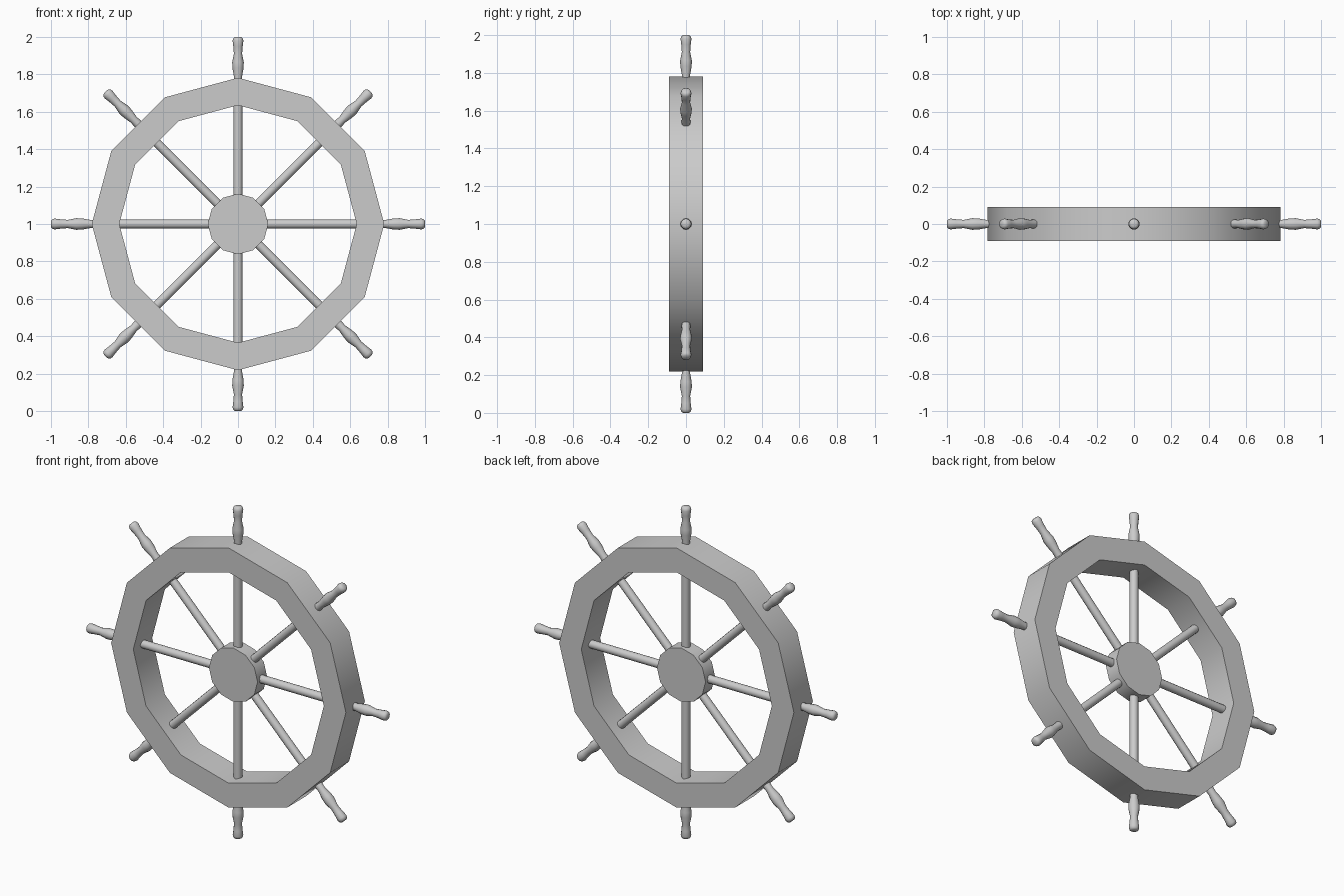
import bpy, math
from mathutils import Matrix

cube = bpy.data.objects.get("Cube")
if cube:
    bpy.data.objects.remove(cube, do_unlink=True)

grey = bpy.data.materials.new("plain grey")
grey.use_nodes = True
colour = (0.6, 0.6, 0.6, 1)
grey.diffuse_color = colour
grey.node_tree.nodes["Principled BSDF"].inputs["Base Color"].default_value = colour

CENTRE = Matrix.Translation((0, 0, 1))
UPRIGHT = CENTRE @ Matrix.Rotation(math.pi / 2, 4, 'X')


def lathe(name, profile, sides, matrix, closed=False):
    """Spin (radius, height) points around local z, capping open profiles."""
    n = len(profile)
    verts = [(r * math.cos(a), r * math.sin(a), h)
             for a in (math.tau * s / sides for s in range(sides))
             for r, h in profile]
    faces = []
    for s in range(sides):
        a, b = s * n, (s + 1) % sides * n
        for i in range(n if closed else n - 1):
            j = (i + 1) % n
            faces.append((a + i, b + i, b + j, a + j))
    if not closed:
        faces.append([s * n for s in reversed(range(sides))])
        faces.append([s * n + n - 1 for s in range(sides)])
    mesh = bpy.data.meshes.new(name)
    mesh.from_pydata(verts, [], faces)
    mesh.materials.append(grey)
    obj = bpy.data.objects.new(name, mesh)
    bpy.context.collection.objects.link(obj)
    obj.matrix_world = matrix
    bpy.ops.object.select_all(action='DESELECT')
    obj.select_set(True)
    bpy.context.view_layer.objects.active = obj
    bpy.ops.object.shade_smooth_by_angle(angle=math.radians(50))
    return obj


# Twelve-sided rim and hub
lathe("rim", [(0.635, -0.09), (0.782, -0.09), (0.782, 0.09), (0.635, 0.09)],
      12, UPRIGHT, closed=True)
lathe("hub", [(0.162, -0.045), (0.162, 0.045)], 12, UPRIGHT)

# Eight spokes, each ending in a turned handle outside the rim
spoke = [(0.024, 0.1), (0.024, 0.7)]
handle = [(0.026, 0.7), (0.022, 0.79), (0.03, 0.835), (0.031, 0.865),
          (0.022, 0.91), (0.025, 0.95), (0.029, 0.98), (0.025, 0.994),
          (0.015, 1.0)]
for k in range(8):
    turn = CENTRE @ Matrix.Rotation(math.tau * k / 8, 4, 'Y')
    lathe(f"spoke_{k + 1}", spoke, 12, turn)
    lathe(f"handle_{k + 1}", handle, 12, turn)
